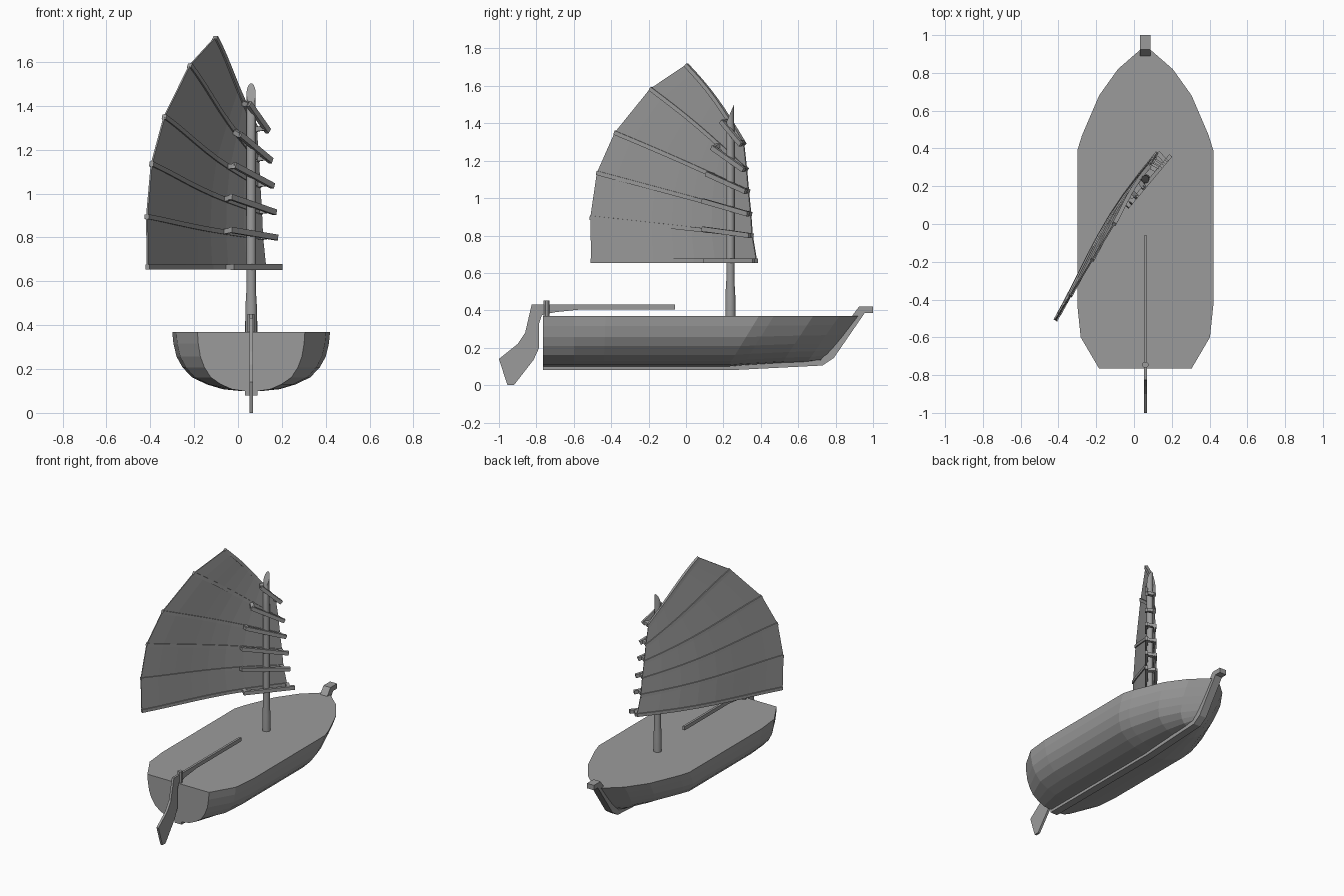
import bpy, bmesh, math
from mathutils import Vector

cube = bpy.data.objects.get("Cube")
if cube:
    bpy.data.objects.remove(cube)

CX = 0.06  # centreline of the hull

grey = bpy.data.materials.new("weathered_grey")
grey.use_nodes = True
grey.diffuse_color = (0.33, 0.33, 0.33, 1)
grey.node_tree.nodes["Principled BSDF"].inputs["Base Color"].default_value = (0.33, 0.33, 0.33, 1)


def finish(name, bm):
    bmesh.ops.recalc_face_normals(bm, faces=bm.faces)
    mesh = bpy.data.meshes.new(name)
    bm.to_mesh(mesh)
    bm.free()
    mesh.materials.append(grey)
    obj = bpy.data.objects.new(name, mesh)
    bpy.context.collection.objects.link(obj)
    return obj


def loft(name, rings, closed=True, caps=True):
    """Skin a list of point rings into a surface."""
    bm = bmesh.new()
    rows = [[bm.verts.new(p) for p in ring] for ring in rings]
    n = len(rows[0])
    for a, b in zip(rows, rows[1:]):
        for i in range(n if closed else n - 1):
            j = (i + 1) % n
            bm.faces.new((a[i], a[j], b[j], b[i]))
    if caps:
        bm.faces.new(rows[0])
        bm.faces.new(rows[-1])
    return finish(name, bm)


def slab(name, outline, half):
    """Extrude a side (y, z) outline across the centreline."""
    return loft(name, [[(CX + s * half, y, z) for y, z in outline] for s in (-1, 1)])


def beam(name, path, half_t, half_h):
    """Rectangular bar that follows a path, upright in z."""
    rings = []
    for i, p in enumerate(path):
        d = path[min(i + 1, len(path) - 1)] - path[max(i - 1, 0)]
        side = Vector((d.y, -d.x, 0)).normalized() * half_t
        up = side.cross(d).normalized() * half_h
        rings.append([p + side + up, p + side - up, p - side - up, p - side + up])
    return loft(name, rings)


# Hull: one section shape scaled along raked stations
section = [(1, 0), (.985, .2), (.945, .42), (.87, .6), (.75, .77), (.56, .89), (.36, .97), (.14, 1)]
# deck y, half width, keel rake, keel z
stations = [(-.765, .245, 0, .1), (-.6, .342, 0, .1), (-.43, .36, .01, .1), (.39, .36, .165, .1),
            (.47, .335, .165, .107), (.68, .245, .165, .12), (.82, .145, .17, .125), (.92, .03, .18, .135)]
rings = []
for y, w, rake, low in stations:
    half = [(w * u, y - rake * d, .37 - (.37 - low) * d) for u, d in section]
    rings.append([(CX + x, yy, z) for x, yy, z in half]
                 + [(CX - x, yy, z) for x, yy, z in reversed(half)])
loft("hull", rings)

# Keel running into the stem and its head
slab("keel_and_stem", [(-.765, .08), (.24, .08), (.73, .105), (.79, .145), (.955, .385), (1, .385),
                       (1, .42), (.925, .42), (.87, .345), (.72, .135), (.24, .11), (-.765, .11)], .028)

# Rudder blade with its long tiller, and the rudder post
slab("rudder_and_tiller", [(-1, .14), (-.955, 0), (-.92, 0), (-.815, .135), (-.785, .2), (-.785, .33),
                           (-.77, .375), (-.7, .39), (-.56, .405), (-.06, .405), (-.06, .432),
                           (-.825, .432), (-.86, .28), (-.9, .22)], .008)


def turned(name, x, y, profile, sides, slant=0):
    """Round post; slant tilts the top cut up towards +y."""
    rings = []
    for k, (r, z) in enumerate(profile):
        tilt = slant if k == len(profile) - 1 else 0
        angles = [2 * math.pi * (i + .5) / sides for i in range(sides)]
        rings.append([(x + r * math.cos(a), y + r * math.sin(a), z + tilt * math.sin(a))
                      for a in angles])
    obj = loft(name, rings)
    bpy.ops.object.select_all(action='DESELECT')
    obj.select_set(True)
    bpy.context.view_layer.objects.active = obj
    bpy.ops.object.shade_smooth_by_angle(angle=math.radians(40))


turned("rudder_post", CX, -.745, [(.017, .36), (.017, .452)], 8)
turned("mast", CX, .237, [(.027, .36), (.027, .48), (.022, .56), (.022, 1.2), (.021, 1.455)], 16, .048)

# Sail battens: leech (y, z), luff (y, z), upward bow, inner end of the mast clamp (y, z)
battens = [((-.505, .665), (.378, .665), 0, (.1, .665)),
           ((-.51, .895), (.355, .8), 0, (.09, .835)),
           ((-.475, 1.135), (.347, .915), 0, (.09, .985)),
           ((-.38, 1.35), (.335, 1.035), .005, (.11, 1.13)),
           ((-.19, 1.585), (.325, 1.15), .015, (.14, 1.27)),
           ((0, 1.712), (.31, 1.285), .03, (.19, 1.41))]
STEPS = 8


def sail_point(leech, luff, bow, t):
    y = leech[0] + (luff[0] - leech[0]) * t
    z = leech[1] + (luff[1] - leech[1]) * t + bow * math.sin(math.pi * t)
    belly = .05 * (luff[0] - leech[0]) * math.sin(math.pi * t ** 1.4)
    return Vector((-.105 + .61 * y - belly, y, z))


rows = [[sail_point(a, b, bow, i / STEPS) for i in range(STEPS + 1)] for a, b, bow, _ in battens]
sail = loft("sail", rows, closed=False, caps=False)
solid = sail.modifiers.new("thickness", 'SOLIDIFY')
solid.thickness = .008
solid.offset = 0

for k, (row, (leech, luff, bow, inner)) in enumerate(zip(rows, battens)):
    beam(f"batten_{k}", row, .011, .011)
    # Clamp bar on the far side of the mast, tied to the batten by two blocks
    tail = Vector((-.11 + .84 * inner[0], inner[0], inner[1]))
    head = Vector((-.11 + .84 * (luff[0] - .015), luff[0] - .015, luff[1]))
    beam(f"mast_clamp_{k}", [tail, head], .01, .013)
    for label, p, f in (("inner", tail, .04), ("outer", head, .12)):
        a = p.lerp(head if label == "inner" else tail, f)
        near = min((sail_point(leech, luff, bow, i / 60) for i in range(61)),
                   key=lambda q: (q - a).length)
        beam(f"{label}_block_{k}", [a, near], .012, .011)
